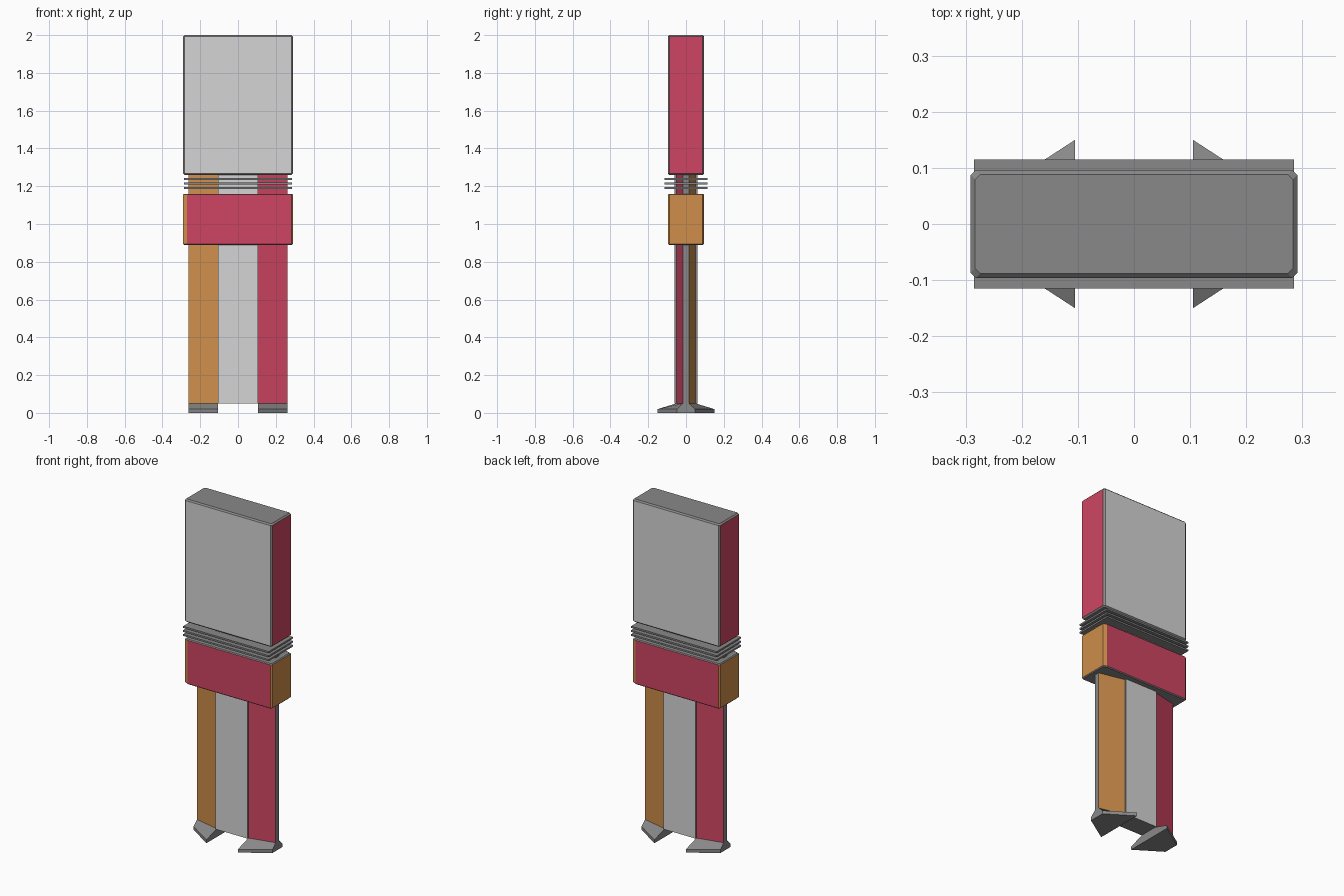
import bpy, bmesh

if "Cube" in bpy.data.objects:
    bpy.data.objects.remove(bpy.data.objects["Cube"])


def mat(name, rgb):
    m = bpy.data.materials.new(name)
    m.diffuse_color = (*rgb, 1)
    m.use_nodes = True
    m.node_tree.nodes["Principled BSDF"].inputs["Base Color"].default_value = m.diffuse_color
    return m


LIGHT = mat("light_grey", (0.66, 0.66, 0.66))
GREY = mat("mid_grey", (0.25, 0.25, 0.25))
RED = mat("crimson", (0.62, 0.06, 0.125))
ORANGE = mat("orange", (0.62, 0.27, 0.07))


def loft(name, rings, mats, rule=lambda n: 0):
    """Skin stacked rings [(xy profile, z), ...]; rule picks a material slot from the normal."""
    bm = bmesh.new()
    loops = [[bm.verts.new((x, y, z)) for x, y in prof] for prof, z in rings]
    n = len(loops[0])
    for a, b in zip(loops, loops[1:]):
        for i in range(n):
            j = (i + 1) % n
            bm.faces.new((a[i], a[j], b[j], b[i]))
    bm.faces.new(loops[0][::-1])
    bm.faces.new(loops[-1])
    bmesh.ops.recalc_face_normals(bm, faces=bm.faces)
    for f in bm.faces:
        f.normal_update()
        f.material_index = rule(f.normal)
    me = bpy.data.meshes.new(name)
    bm.to_mesh(me)
    bm.free()
    for m in mats:
        me.materials.append(m)
    ob = bpy.data.objects.new(name, me)
    bpy.context.collection.objects.link(ob)
    return ob


def chamfered(hx, hy, c_left, c_right, cy):
    """Rectangle with cut corners, symmetric under a half turn."""
    half = [(-hx + c_left, -hy), (hx - c_right, -hy), (hx, -hy + cy), (hx, hy - cy)]
    return half + [(-x, -y) for x, y in half]


def rect(hx, hy):
    return [(-hx, -hy), (hx, -hy), (hx, hy), (-hx, hy)]


def case(name, hx, hy, z0, z1, cl, cr, mats, rule, c=0.008):
    outer = chamfered(hx, hy, cl, cr, 0.009)
    inner = [(x - c * (1 if x > 0 else -1), y - c * (1 if y > 0 else -1)) for x, y in outer]
    return loft(name, [(inner, z0), (outer, z0 + c), (outer, z1 - c), (inner, z1)], mats, rule)


# Upper display case: light faces, red ends, grey bevels
case("upper_case", 0.291, 0.096, 1.26, 2.0, 0.009, 0.009, [GREY, LIGHT, RED],
     lambda n: 1 if abs(n.y) > 0.99 else 2 if abs(n.x) > 0.99 else 0)

# Middle case: red faces, orange ends and corner strips, grey top and bottom
case("middle_case", 0.291, 0.096, 0.89, 1.16, 0.022, 0.009, [GREY, RED, ORANGE],
     lambda n: 0 if abs(n.z) > 0.1 else 1 if abs(n.y) > 0.99 else 2, c=0.005)

# Thin fins between the cases
for i, z in enumerate((1.19, 1.214, 1.238)):
    p = rect(0.285, 0.115)
    loft(f"fin_{i + 1}", [(p, z - 0.005), (p, z + 0.005)], [GREY])

# Central column with light faces
p = rect(0.107, 0.061)
loft("centre_column", [(p, 0.05), (p, 1.265)], [GREY, LIGHT], lambda n: 1 if abs(n.y) > 0.9 else 0)


# Tapered wings and feet on both sides
def taper(s, inner_y, outer_y):
    pts = [(0.105, -inner_y), (0.262, -outer_y), (0.262, outer_y), (0.105, inner_y)]
    return [(s * x, s * y) for x, y in pts]


for s, side in ((1, "right"), (-1, "left")):
    w = taper(s, 0.052, 0.016)
    # half-turn symmetry: red where x and y have opposite signs, orange otherwise
    loft(side + "_wing", [(w, 0.05), (w, 1.265)], [GREY, RED, ORANGE],
         lambda n, s=s: 0 if abs(n.y) < 0.5 else 1 if n.y * s < 0 else 2)
    base = taper(s, 0.15, 0.048)
    loft(side + "_foot", [(base, 0), (base, 0.02), (w, 0.05)], [GREY])
